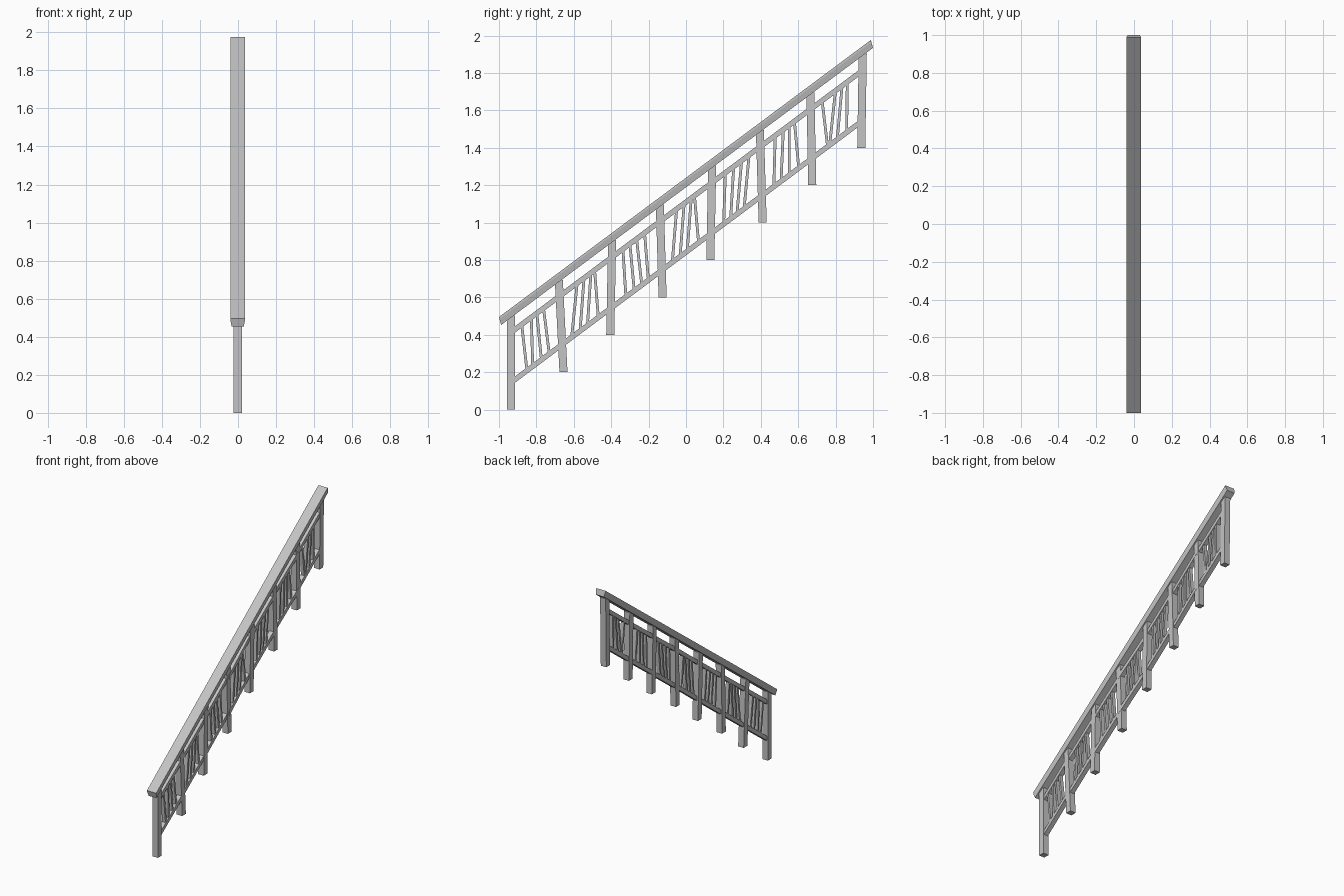
import bpy, bmesh, random
from mathutils import Vector

cube = bpy.data.objects.get("Cube")
if cube:
    bpy.data.objects.remove(cube, do_unlink=True)
random.seed(4)

grey = bpy.data.materials.new("plain grey")
grey.use_nodes = True
grey.diffuse_color = (0.55, 0.55, 0.55, 1)
grey.node_tree.nodes["Principled BSDF"].inputs["Base Color"].default_value = (0.55, 0.55, 0.55, 1)

SLOPE = 0.745


def rail_z(y):
    """Height of the handrail's top at y."""
    return 1.24 + SLOPE * y


def sweep(name, section, start, end, cut_start=None, cut_end=None):
    """Prism joining two copies of a section; each section point is an offset vector."""
    bm = bmesh.new()
    ends = [[bm.verts.new(Vector(p) + Vector(o)) for o in section] for p in (start, end)]
    n = len(section)
    bm.faces.new(ends[0])
    bm.faces.new(ends[1][::-1])
    for i in range(n):
        j = (i + 1) % n
        bm.faces.new((ends[0][j], ends[0][i], ends[1][i], ends[1][j]))
    bmesh.ops.recalc_face_normals(bm, faces=bm.faces)
    mesh = bpy.data.meshes.new(name)
    bm.to_mesh(mesh)
    bm.free()
    mesh.materials.append(grey)
    obj = bpy.data.objects.new(name, mesh)
    bpy.context.collection.objects.link(obj)
    return obj


def upright(name, bottom, top, wide, deep):
    """Post or baluster whose ends follow the given points, cut level."""
    w, d = wide / 2, deep / 2
    sweep(name, [(-w, -d, 0), (w, -d, 0), (w, d, 0), (-w, d, 0)], bottom, top)


def sloped(name, start, end, wide, tall):
    """Sloping bar with plumb ends."""
    w, t = wide / 2, tall / 2
    sweep(name, [(-w, 0, -t), (w, 0, -t), (w, 0, t), (-w, 0, t)], start, end)


# Handrail: flat cap with sides tapering in underneath
cap = [(-0.039, 0, 0), (0.036, 0, 0), (0.036, 0.003, -0.012),
       (0.03, 0.012, -0.042), (-0.033, 0.012, -0.042), (-0.039, 0.003, -0.012)]
sweep("handrail", cap, (0, -1, rail_z(-1)), (0, 0.988, rail_z(1) - 0.009))

# Posts, each leaning a little: y at the foot and y at the head
feet = [-0.935, -0.655, -0.405, -0.125, 0.13, 0.41, 0.675, 0.937]
heads = [-0.935, -0.68, -0.395, -0.14, 0.14, 0.395, 0.665, 0.945]
for i, (foot, head) in enumerate(zip(feet, heads)):
    upright(f"post_{i + 1}", (-0.002, foot, 0.2 * i),
            (-0.002, head, rail_z(head) - 0.04), 0.045, 0.043)

# Bays between posts: two sloping rails and four crooked balusters
for i in range(7):
    a = (feet[i] + heads[i]) / 2
    b = (feet[i + 1] + heads[i + 1]) / 2
    mid = (a + b) / 2
    twist = random.uniform(-0.006, 0.006)
    for label, drop in (("lower", 0.398), ("upper", 0.13)):
        sloped(f"{label}_rail_{i + 1}", (twist, a, rail_z(a) - drop),
               (-twist, b, rail_z(b) - drop), 0.034, 0.034)
    for k, offset in enumerate((-0.063, -0.022, 0.016, 0.055)):
        lean = random.uniform(-0.018, 0.018)
        low, high = mid + offset - lean, mid + offset + lean
        upright(f"baluster_{i + 1}_{k + 1}", (0, low, rail_z(low) - 0.4),
                (0, high, rail_z(high) - 0.13), 0.026, 0.015)
